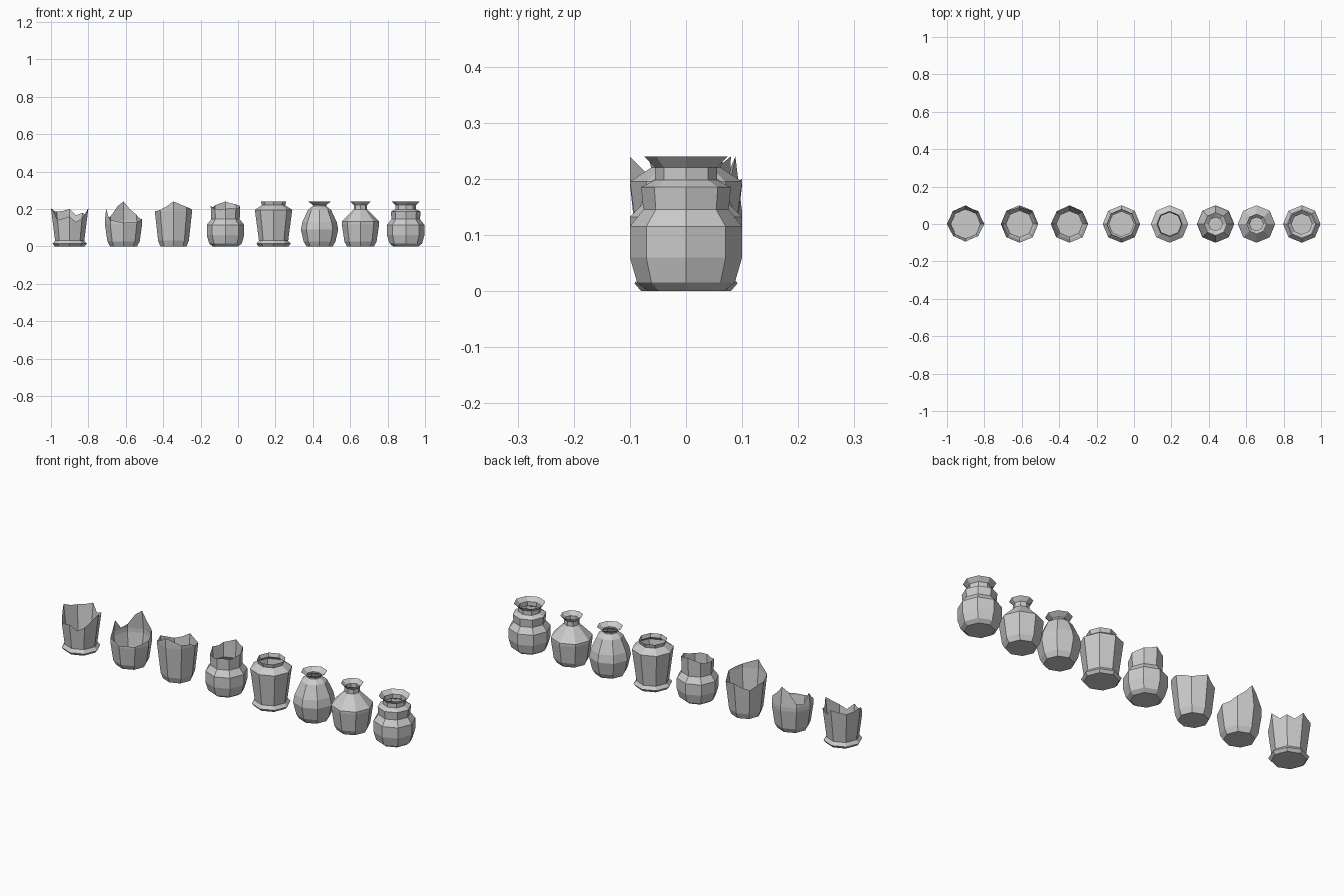
import bpy, bmesh, math

if "Cube" in bpy.data.objects:
    bpy.data.objects.remove(bpy.data.objects["Cube"])


def radius_at(profile, z):
    # linear interpolation along a (radius, height) profile
    for (r0, z0), (r1, z1) in zip(profile, profile[1:]):
        if z <= z1:
            return r0 + (r1 - r0) * (z - z0) / (z1 - z0)
    return profile[-1][0]


def vase(name, x, profile, heights=None):
    # octagonal lathed shell; heights give a broken edge (16 columns from +x)
    n = 16 if heights else 8
    bm = bmesh.new()
    rings = []
    for r, z in profile:
        ring = []
        for i in range(n):
            h = min(z, heights[i]) if heights else z
            rad = radius_at(profile, h)
            if heights and i % 2:
                rad *= math.cos(math.pi / 8)
            a = 2 * math.pi * i / n
            ring.append(bm.verts.new((rad * math.cos(a), rad * math.sin(a), h)))
        rings.append(ring)
    bm.faces.new(rings[0][::-1])
    for lo, hi in zip(rings, rings[1:]):
        for i in range(n):
            j = (i + 1) % n
            bm.faces.new((lo[i], lo[j], hi[j], hi[i]))
    bmesh.ops.remove_doubles(bm, verts=bm.verts, dist=0.0005)
    me = bpy.data.meshes.new(name)
    bm.to_mesh(me)
    bm.free()
    ob = bpy.data.objects.new(name, me)
    ob.location.x = x
    bpy.context.collection.objects.link(ob)


# shared profiles: (radius, height)
footed = [(.08, 0), (.092, .014), (.078, .03), (.1, .195)]
stepped = [(.068, 0), (.087, .015), (.1, .06), (.1, .115), (.076, .145), (.08, .185)]
round_body = [(.072, 0), (.086, .025), (.1, .12)]
tall_body = [(.07, 0), (.082, .03), (.1, .19)]

# broken pots
vase("broken_footed_pot", -.90, footed[:3] + [(.101, .21)],
     [.205, .17, .18, .165, .2, .19, .185, .19, .205, .18, .14, .15, .16, .13, .15, .175])
vase("broken_round_pot", -.612, round_body + [(.1, .14), (.088, .24)],
     [.145, .15, .17, .2, .24, .215, .16, .15, .2, .165, .14, .135, .125, .13, .13, .135])
vase("broken_tall_pot", -.345, tall_body + [(.1, .24)],
     [.195, .185, .17, .18, .19, .17, .16, .175, .19, .19, .195, .215, .24, .225, .21, .205])
vase("broken_stepped_pot", -.067, stepped[:5] + [(.08, .24)],
     [.215, .22, .225, .23, .24, .23, .22, .21, .215, .205, .2, .195, .2, .205, .2, .205])

# whole vases
vase("footed_vase", .19, footed + [(.062, .22), (.068, .24)])
vase("egg_vase", .436, [(.07, 0), (.085, .025), (.1, .09), (.092, .13),
                        (.062, .195), (.036, .215), (.036, .222), (.062, .24)])
vase("round_vase", .655, round_body + [(.1, .132), (.036, .197), (.036, .22), (.054, .24)])
vase("stepped_vase", .897, stepped + [(.055, .198), (.055, .22), (.075, .24)])
